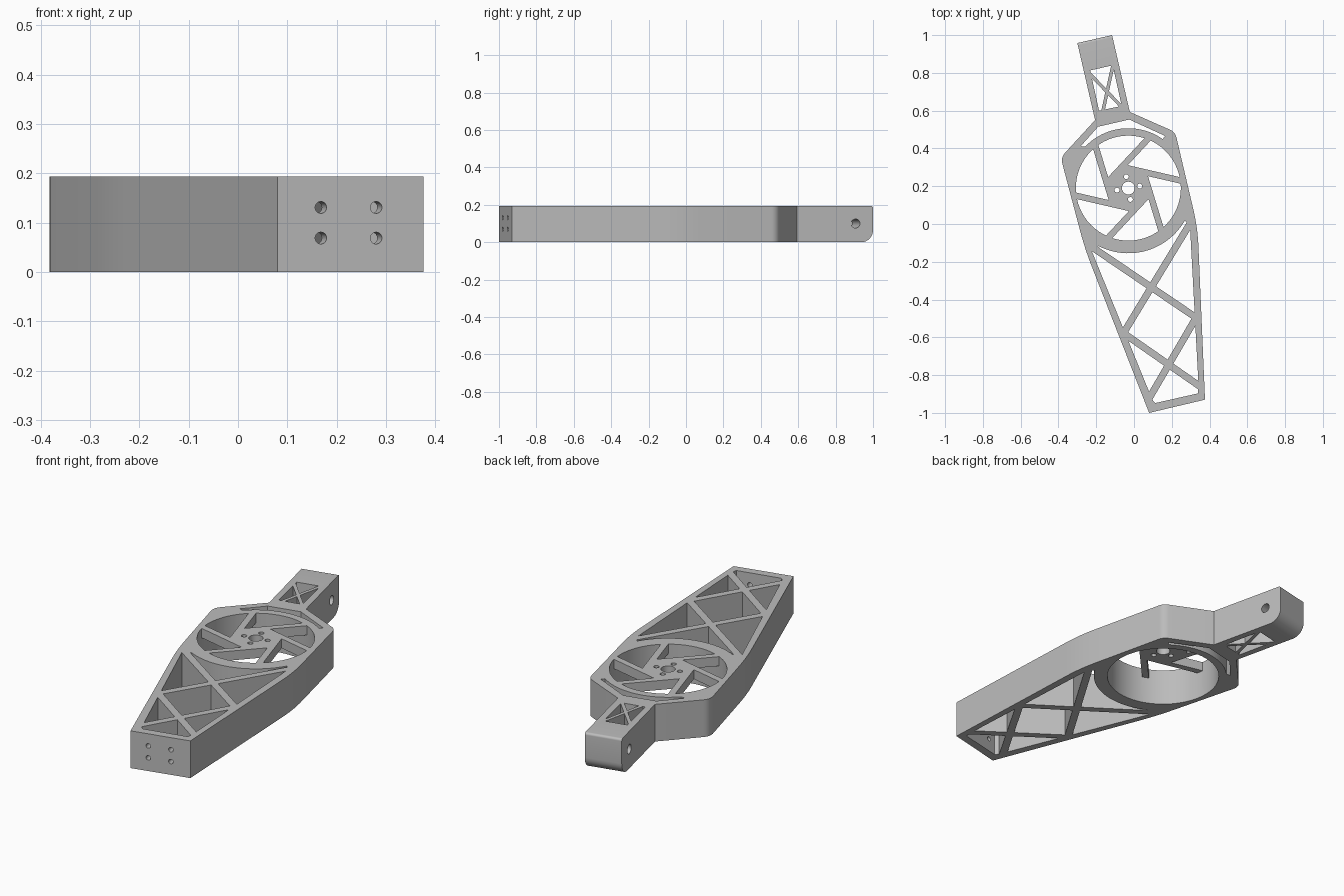
import bpy, bmesh
from math import radians, sin, cos, pi
from mathutils import Vector, Matrix

if "Cube" in bpy.data.objects:
    bpy.data.objects.remove(bpy.data.objects["Cube"])

HEIGHT = 0.194
RING = Vector((-0.03, 0.19))      # centre of the wheel opening
HOLE_R = 0.278

grey = bpy.data.materials.new("plain_grey")
grey.use_nodes = True
grey.diffuse_color = (0.5, 0.5, 0.5, 1)
grey.node_tree.nodes["Principled BSDF"].inputs["Base Color"].default_value = (0.5, 0.5, 0.5, 1)


def link(name, bm):
    bmesh.ops.recalc_face_normals(bm, faces=bm.faces)
    mesh = bpy.data.meshes.new(name)
    bm.to_mesh(mesh)
    bm.free()
    mesh.materials.append(grey)
    obj = bpy.data.objects.new(name, mesh)
    bpy.context.collection.objects.link(obj)
    return obj


def prism_mesh(points, z0, z1):
    bm = bmesh.new()
    low = [bm.verts.new((p[0], p[1], z0)) for p in points]
    high = [bm.verts.new((p[0], p[1], z1)) for p in points]
    bm.faces.new(low[::-1])
    bm.faces.new(high)
    for i in range(len(points)):
        j = (i + 1) % len(points)
        bm.faces.new((low[i], low[j], high[j], high[i]))
    return bm


def prism(name, points, z0=-0.1, z1=0.3):
    return link(name, prism_mesh(points, z0, z1))


def drill(centre, axis, radius, length, sides=24):
    bm = bmesh.new()
    turn = Vector(axis).to_track_quat('Z', 'Y').to_matrix().to_4x4()
    bmesh.ops.create_cone(bm, cap_ends=True, segments=sides, radius1=radius, radius2=radius,
                          depth=length, matrix=Matrix.Translation(centre) @ turn)
    return link("drill", bm)


def cut(target, cutter):
    mod = target.modifiers.new("cut", 'BOOLEAN')
    mod.operation = 'DIFFERENCE'
    mod.solver = 'EXACT'
    mod.object = cutter
    bpy.context.view_layer.objects.active = target
    bpy.ops.object.modifier_apply(modifier=mod.name)
    bpy.data.objects.remove(cutter)


def bar(start, end, width):
    a, b = Vector(start), Vector(end)
    along = (b - a).normalized()
    side = Vector((-along.y, along.x)) * width / 2
    a, b = a - along * 0.08, b + along * 0.08
    return prism("bar", [a - side, b - side, b + side, a + side], -0.2, 0.4)


def arc(radius, start, end, steps):
    angles = [radians(start + (end - start) * i / steps) for i in range(steps + 1)]
    return [RING + Vector((cos(t), sin(t))) * radius for t in angles]


def rounded(corners):
    """Outline from (x, y, setback); a setback above zero rounds the corner."""
    points = []
    for i, (x, y, setback) in enumerate(corners):
        p = Vector((x, y))
        if not setback:
            points.append(p)
            continue
        a = p + (Vector(corners[i - 1][:2]) - p).normalized() * setback
        b = p + (Vector(corners[(i + 1) % len(corners)][:2]) - p).normalized() * setback
        for k in range(9):
            t = k / 8
            points.append(a * (1 - t) ** 2 + p * 2 * t * (1 - t) + b * t ** 2)
    return points


# Solid body outline, counter-clockwise from the front face
outline = rounded([
    (0.08, -1.0, 0), (0.376, -0.93, 0), (0.337, -0.02, 0.1), (0.218, 0.487, 0.03),
    (-0.022, 0.593, 0), (-0.116, 1.0, 0), (-0.30, 0.958, 0), (-0.206, 0.55, 0),
    (-0.388, 0.352, 0.035), (-0.26, -0.132, 0.1)])
bm = prism_mesh(outline, 0, HEIGHT)

# Rounded end of the rear arm: large radius below, small above
for top, size in ((False, 0.065), (True, 0.012)):
    edges = [e for e in bm.edges
             if all(v.co.y > 0.95 and (v.co.z > 0.1) == top for v in e.verts)]
    bmesh.ops.bevel(bm, geom=edges, offset=size, segments=8, profile=0.5, affect='EDGES')
frame = link("arm_frame", bm)

# Round opening, leaving a pinwheel hub and spokes level with the top
A, W, REACH = 0.118, 0.033, 0.36
inner = (W - A / 2) / sin(pi / 3)
hub = []
for k in range(6):
    def at(offset, along, turn):
        t = radians(-13 + 60 * turn)
        return RING + Vector((cos(t), sin(t))) * along + Vector((-sin(t), cos(t))) * offset
    hub += [at(A, inner, k - 1), at(A - W, REACH, k), at(A, REACH, k)]
opening = prism("opening", arc(HOLE_R, 0, 354.375, 63))
cut(opening, prism("hub_plate", hub, 0.145, 0.4))
cut(frame, opening)

# Hub shaft hole and four screw holes
cut(frame, drill((*RING, HEIGHT), (0, 0, 1), 0.034, 0.2, 32))
for k in range(4):
    t = radians(10 + 90 * k)
    cut(frame, drill((RING.x + 0.061 * cos(t), RING.y + 0.061 * sin(t), HEIGHT),
                     (0, 0, 1), 0.013, 0.2))

# Front truss pocket with crossing bars
truss = prism("truss_pocket", [(-0.225, -0.14), (0.097, -0.93), (0.112, -0.948), (0.338, -0.897),
                               (0.342, -0.86), (0.296, -0.005)] + arc(0.345, -30, -117, 24))
for start, end in (((-0.24, -0.11), (0.335, -0.50)), ((0.295, 0.0), (-0.06, -0.585)),
                   ((-0.06, -0.575), (0.35, -0.86)), ((0.335, -0.485), (0.07, -0.94))):
    cut(truss, bar(start, end, 0.037))
cut(frame, truss)

# Slit behind the ring
cut(frame, prism("ring_slit", [(-0.282, 0.412), (-0.19, 0.515), (-0.025, 0.553), (0.165, 0.466)]
                 + arc(0.317, 55, 136, 24)))

# Rear arm pocket with thin crossed bars
window = prism("arm_pocket", [(-0.185, 0.60), (-0.065, 0.625), (-0.113, 0.84), (-0.232, 0.813)])
for start, end in (((-0.225, 0.785), (-0.07, 0.625)), ((-0.116, 0.82), (-0.163, 0.605))):
    cut(window, bar(start, end, 0.018))
cut(frame, window)

# Four screw holes in the front face
slope = radians(13.3)
for x in (0.168, 0.28):
    for z in (0.069, 0.131):
        y = -1.0 + (x - 0.08) * 0.236
        cut(frame, drill((x, y, z), (sin(slope), -cos(slope), 0), 0.012, 0.15))

# Pivot hole across the rear arm
cut(frame, drill((-0.094, 0.907, 0.1), (0.975, 0.223, 0), 0.024, 0.6))

bpy.ops.object.select_all(action='DESELECT')
frame.select_set(True)
bpy.context.view_layer.objects.active = frame
bpy.ops.object.shade_smooth_by_angle(angle=radians(30))
